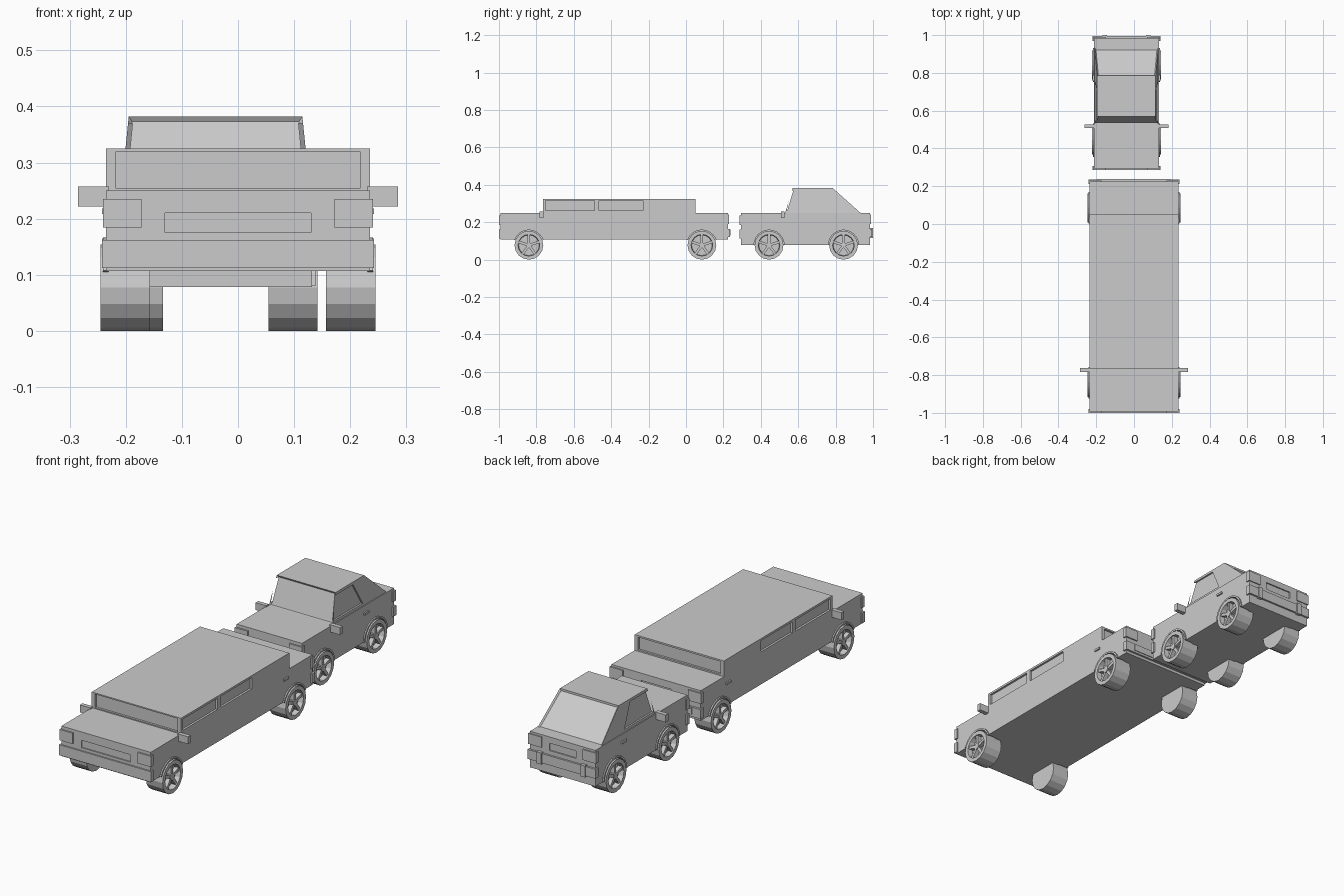
import bpy, bmesh, math
from mathutils import Matrix, Vector

if "Cube" in bpy.data.objects:
    bpy.data.objects.remove(bpy.data.objects["Cube"])

grey = bpy.data.materials.new("plain grey")
grey.diffuse_color = (0.6, 0.6, 0.6, 1)
grey.use_nodes = True
grey.node_tree.nodes["Principled BSDF"].inputs["Base Color"].default_value = grey.diffuse_color


def finish(bm, name):
    bmesh.ops.recalc_face_normals(bm, faces=bm.faces)
    me = bpy.data.meshes.new(name)
    bm.to_mesh(me)
    bm.free()
    me.materials.append(grey)
    ob = bpy.data.objects.new(name, me)
    bpy.context.collection.objects.link(ob)
    return ob


def prism_bm(pts, xa, xb):
    """Side profile (y, z) extruded from xa(z) to xb(z)."""
    bm = bmesh.new()
    a = [bm.verts.new((xa(z), y, z)) for y, z in pts]
    b = [bm.verts.new((xb(z), y, z)) for y, z in pts]
    bm.faces.new(a)
    bm.faces.new(b[::-1])
    n = len(pts)
    for i in range(n):
        bm.faces.new((a[i], b[i], b[(i + 1) % n], a[(i + 1) % n]))
    return bm


def prism(name, pts, x0, x1):
    return finish(prism_bm(pts, lambda z: x0, lambda z: x1), name)


def box(name, x0, x1, y0, y1, z0, z1):
    return prism(name, [(y0, z0), (y1, z0), (y1, z1), (y0, z1)], x0, x1)


def arc(y, z, r, a0, a1, n):
    return [(y + r * math.cos(math.radians(a0 + (a1 - a0) * i / n)),
             z + r * math.sin(math.radians(a0 + (a1 - a0) * i / n))) for i in range(n + 1)]


def cut(ob, cutter):
    m = ob.modifiers.new("cut", 'BOOLEAN')
    m.operation = 'DIFFERENCE'
    m.solver = 'EXACT'
    m.object = cutter
    bpy.context.view_layer.objects.active = ob
    bpy.ops.object.modifier_apply(modifier=m.name)
    bpy.data.objects.remove(cutter, do_unlink=True)


R = 0.077  # wheel radius and axle height


def wheel(name, cx, y, x_in, x_out, s):
    """Sixteen-sided tyre with a sunken rim, five spokes and a hub."""
    bm = bmesh.new()
    prof = [(R, x_in), (R, x_out), (0.058, x_out), (0.055, x_out - 0.025)]
    rings = []
    for r, x in prof:
        rings.append([bm.verts.new((x, r * math.sin(math.tau * i / 16), r * math.cos(math.tau * i / 16)))
                      for i in range(16)])
    for p, q in zip(rings, rings[1:]):
        for i in range(16):
            j = (i + 1) % 16
            bm.faces.new((p[i], p[j], q[j], q[i]))
    bm.faces.new(rings[0])
    bm.faces.new(rings[-1])
    for k in range(5):
        m = (Matrix.Rotation(math.tau * k / 5, 4, 'X') @ Matrix.Translation((x_out - 0.015, 0, 0.033))
             @ Matrix.Diagonal((0.02, 0.014, 0.05, 1)))
        bmesh.ops.create_cube(bm, size=1, matrix=m)
    bmesh.ops.create_cone(bm, cap_ends=True, segments=10, radius1=0.015, radius2=0.015, depth=0.024,
                          matrix=Matrix.Translation((x_out - 0.014, 0, 0)) @ Matrix.Rotation(math.pi / 2, 4, 'Y'))
    for v in bm.verts:
        v.co = Vector((cx + s * v.co.x, y + v.co.y, R + v.co.z))
    finish(bm, name)


def running_gear(car, body, cx, hw, axles, floor):
    """Wheels, wheel arches and arch lips on both sides."""
    a0 = math.degrees(math.asin((floor - R) / 0.088))
    for end, y in zip(("front", "rear"), axles):
        for side, s in (("left", -1), ("right", 1)):
            cut(body, prism("arch_cutter", arc(y, R, 0.082, 0, 345, 23), cx + s * (hw - 0.045), cx + s * (hw + 0.05)))
            lip = arc(y, R, 0.089, a0, 180 - a0, 12) + arc(y, R, 0.081, 180 - a0, a0, 12)
            prism(f"{car}_{end}_{side}_arch_lip", lip, cx + s * (hw - 0.004), cx + s * (hw + 0.006))
            wheel(f"{car}_{end}_{side}_wheel", cx, y, hw - 0.078, hw + 0.01, s)


def fittings(car, cx, hw, front, rear, mirror_y, handle_y):
    """Lamps, mirrors and door handles on both sides, plus bumpers."""
    for side, s in (("left", -1), ("right", 1)):
        o, i = cx + s * (hw + 0.006), cx + s * (hw - 0.063)
        box(f"{car}_{side}_headlamp", i, o, front, front + 0.02, 0.184, 0.235)
        box(f"{car}_{side}_tail_lamp", i, o, rear - 0.02, rear, 0.19, 0.24)
        box(f"{car}_{side}_mirror", cx + s * (hw - 0.005), cx + s * (hw + 0.05), mirror_y, mirror_y + 0.02, 0.222, 0.257)
        box(f"{car}_{side}_door_handle", cx + s * (hw - 0.005), cx + s * (hw + 0.007), handle_y, handle_y + 0.033, 0.208, 0.218)
    box(f"{car}_front_bumper", cx - hw - 0.007, cx + hw + 0.007, front, front + 0.02, 0.112, 0.162)
    box(f"{car}_rear_bumper", cx - hw - 0.007, cx + hw + 0.007, rear - 0.02, rear + 0.004, 0.12, 0.165)


# Long limousine: one stepped side profile
W = 0.235
limo = prism("limousine_body", [(-0.993, 0.107), (0.225, 0.107), (0.225, 0.25), (0.05, 0.25),
                                (0.05, 0.325), (-0.765, 0.325), (-0.765, 0.25), (-0.993, 0.25)], -W, W)
# Sunken windscreen, rear window, side windows, grille and plate
for x, y0, y1, z0, z1 in ((0.218, -0.80, -0.755, 0.255, 0.319), (0.218, 0.04, 0.09, 0.257, 0.317),
                          (0.13, -1.02, -0.987, 0.175, 0.21), (0.08, 0.219, 0.26, 0.18, 0.215)):
    cut(limo, box("cutter", -x, x, y0, y1, z0, z1))
for s in (-1, 1):
    for y0, y1 in ((-0.75, -0.49), (-0.465, -0.23)):
        cut(limo, box("cutter", s * (W - 0.01), s * 0.3, y0, y1, 0.262, 0.315))
running_gear("limousine", limo, 0, W, (-0.84, 0.085), 0.107)
fittings("limousine", 0, W, -1.0, 0.231, -0.783, 0.005)
box("limousine_rear_trim", -0.195, 0.195, 0.22, 0.238, 0.13, 0.16)

# Small car: lower body
C, H = -0.04, 0.172
car = box("small_car_body", C - H, C + H, 0.293, 0.985, 0.078, 0.25)
cut(car, box("cutter", C - 0.09, C + 0.09, 0.27, 0.299, 0.175, 0.21))
cut(car, box("cutter", C - 0.07, C + 0.07, 0.979, 1.02, 0.185, 0.22))
running_gear("small_car", car, C, H, (0.444, 0.842), 0.08)
fittings("small_car", C, H, 0.286, 0.99, 0.507, 0.757)
for s in (-1, 1):
    box("small_car_bumper_guard", C + s * 0.115 - 0.012, C + s * 0.115 + 0.012, 0.98, 1.0, 0.115, 0.17)


# Small car: tapered cabin with sunken front and rear glass
def half(z):
    return 0.168 - 0.1 * (z - 0.25)


bm = prism_bm([(0.53, 0.248), (0.57, 0.382), (0.785, 0.382), (0.935, 0.248)],
              lambda z: C - half(z), lambda z: C + half(z))
bmesh.ops.recalc_face_normals(bm, faces=bm.faces)
bm.normal_update()
glass = [f for f in bm.faces if abs(f.normal.y) > 0.4]
bmesh.ops.inset_individual(bm, faces=glass, thickness=0.009, depth=-0.007)
cabin = finish(bm, "small_car_cabin")
# Side windows
for s in (-1, 1):
    bm = prism_bm([(0.538, 0.262), (0.563, 0.37), (0.70, 0.37), (0.758, 0.262)],
                  lambda z: C + s * (half(z) - 0.008), lambda z: C + s * 0.25)
    cut(cabin, finish(bm, "cutter"))
